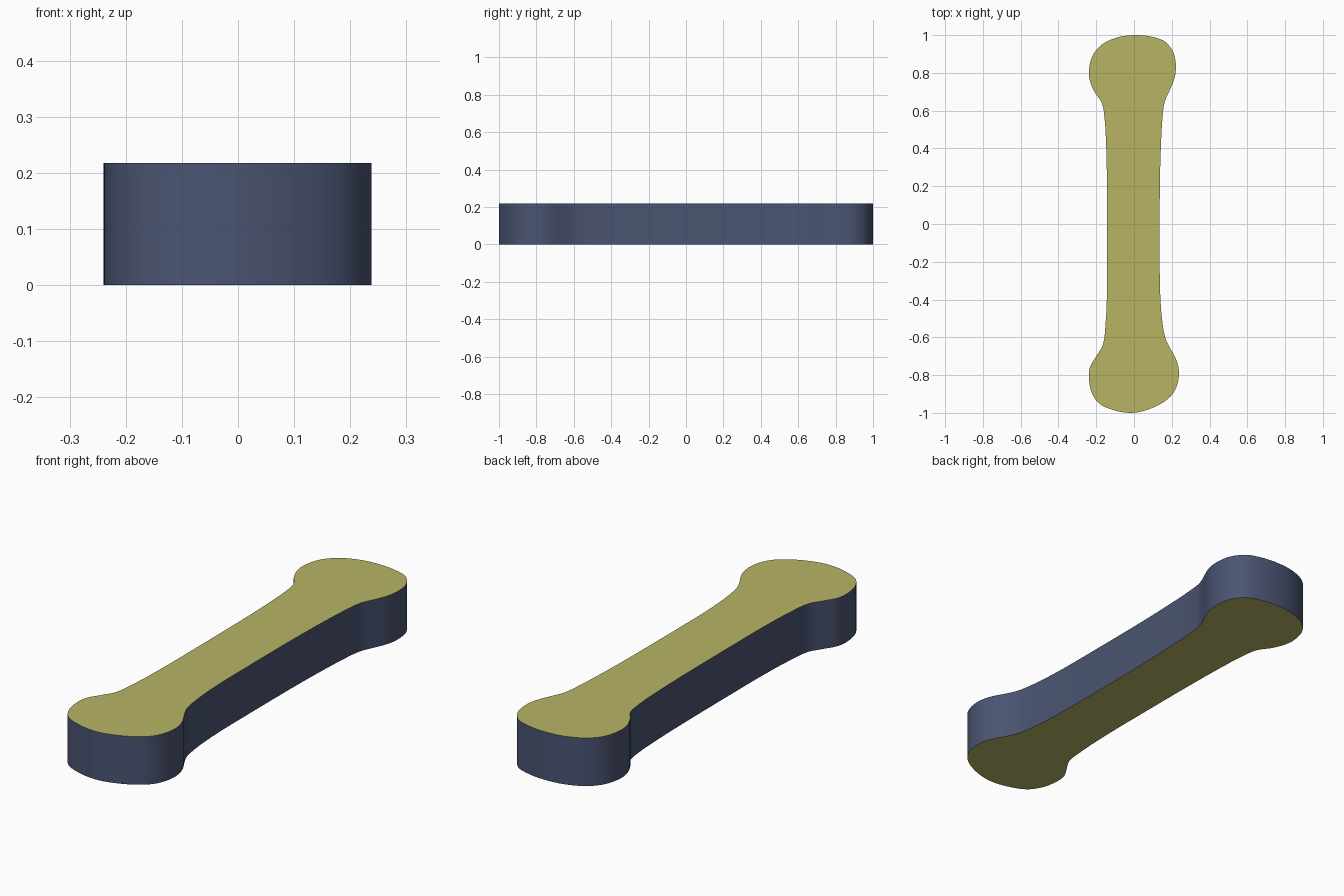
import bpy, bmesh, math
from mathutils import Vector

if "Cube" in bpy.data.objects:
    bpy.data.objects.remove(bpy.data.objects["Cube"])

HEIGHT = 0.218
STEPS = 4

# Outline of the bone, counter-clockwise seen from above
outline = [
    (-0.02, -1.0), (0.06, -0.987), (0.15, -0.947), (0.205, -0.90), (0.232, -0.84),
    (0.237, -0.77), (0.22, -0.71), (0.19, -0.655), (0.165, -0.60), (0.148, -0.50),
    (0.138, -0.35), (0.136, -0.10), (0.137, 0.20), (0.142, 0.40), (0.15, 0.55),
    (0.162, 0.645), (0.19, 0.71), (0.214, 0.77), (0.222, 0.83), (0.21, 0.905),
    (0.165, 0.965), (0.10, 0.99), (0.02, 1.0), (-0.08, 0.99), (-0.17, 0.95),
    (-0.22, 0.89), (-0.239, 0.81), (-0.234, 0.76), (-0.21, 0.70), (-0.17, 0.64),
    (-0.155, 0.55), (-0.147, 0.40), (-0.143, 0.20), (-0.142, -0.10), (-0.143, -0.35),
    (-0.15, -0.52), (-0.165, -0.64), (-0.20, -0.70), (-0.232, -0.755), (-0.239, -0.81),
    (-0.225, -0.89), (-0.185, -0.95), (-0.11, -0.985),
]


def smooth_loop(points, steps):
    """Closed centripetal Catmull-Rom curve through the points."""
    pts = [Vector(p) for p in points]
    n, result = len(pts), []
    for i in range(n):
        a, b, c, d = (pts[(i + k - 1) % n] for k in range(4))
        t1 = (b - a).length ** 0.5
        t2 = t1 + (c - b).length ** 0.5
        t3 = t2 + (d - c).length ** 0.5
        for s in range(steps):
            t = t1 + (t2 - t1) * s / steps
            p = a.lerp(b, t / t1)
            q = b.lerp(c, (t - t1) / (t2 - t1))
            r = c.lerp(d, (t - t2) / (t3 - t2))
            result.append(p.lerp(q, t / t2).lerp(q.lerp(r, (t - t1) / (t3 - t1)),
                                                 (t - t1) / (t2 - t1)))
    return result


def material(name, color):
    mat = bpy.data.materials.new(name)
    mat.diffuse_color = color
    mat.use_nodes = True
    mat.node_tree.nodes["Principled BSDF"].inputs["Base Color"].default_value = mat.diffuse_color
    return mat


# Extruded slab: flat caps and one wall around the outline
bm = bmesh.new()
base = bm.faces.new([bm.verts.new((p.x, p.y, 0)) for p in smooth_loop(outline, STEPS)])
extruded = bmesh.ops.extrude_face_region(bm, geom=[base], use_keep_orig=True)
top_verts = [v for v in extruded["geom"] if isinstance(v, bmesh.types.BMVert)]
bmesh.ops.translate(bm, verts=top_verts, vec=(0, 0, HEIGHT))
bmesh.ops.recalc_face_normals(bm, faces=bm.faces)
for face in bm.faces:
    face.material_index = 0 if abs(face.normal.z) > 0.5 else 1

mesh = bpy.data.meshes.new("bone")
bm.to_mesh(mesh)
bm.free()
mesh.materials.append(material("olive_caps", (0.48, 0.46, 0.13, 1)))
mesh.materials.append(material("navy_wall", (0.07, 0.09, 0.17, 1)))

bone = bpy.data.objects.new("bone", mesh)
bpy.context.collection.objects.link(bone)
bpy.context.view_layer.objects.active = bone
bone.select_set(True)
bpy.ops.object.shade_smooth_by_angle(angle=math.radians(35))
